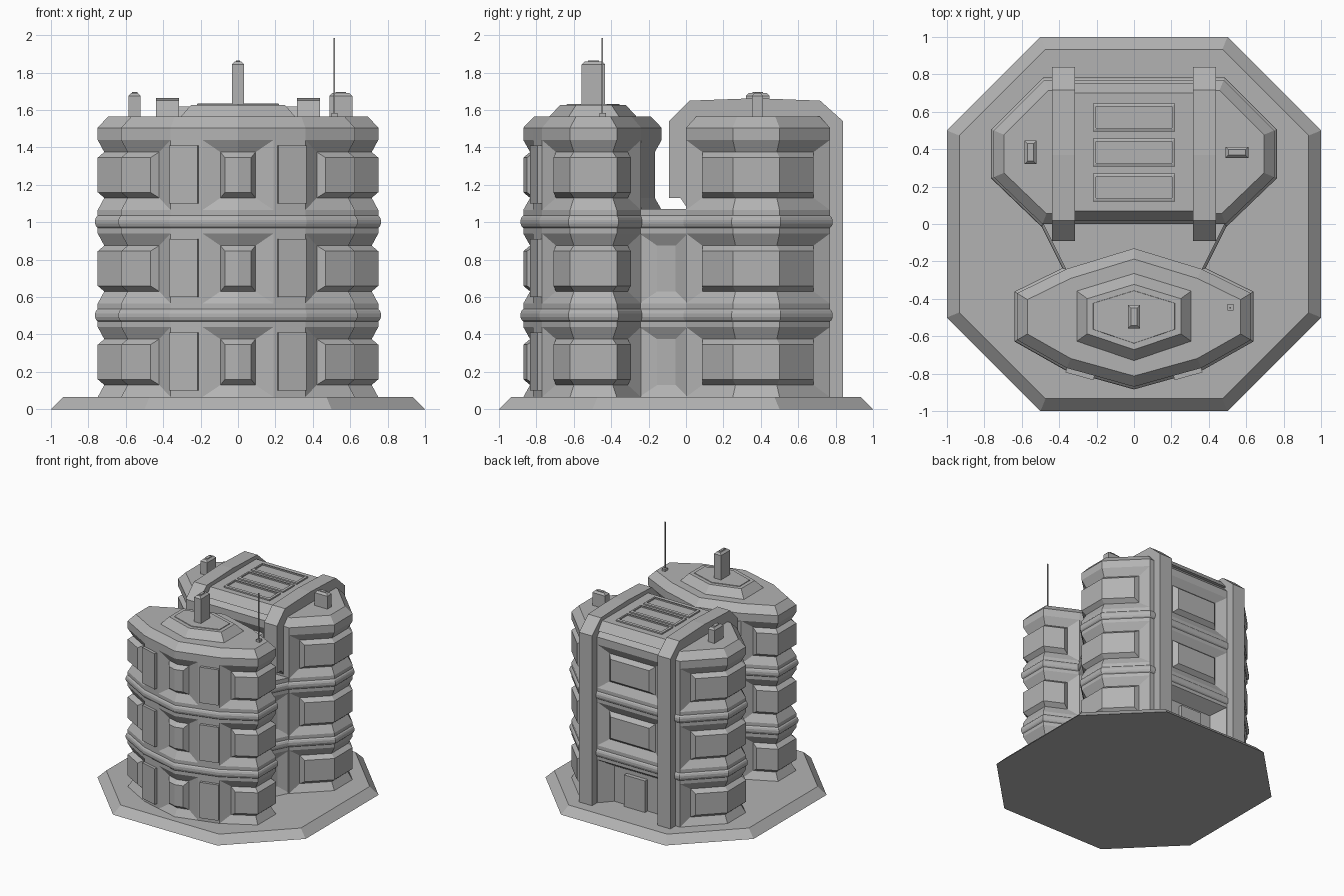
import bpy, bmesh, math
from mathutils import Vector

cube = bpy.data.objects.get("Cube")
if cube:
    bpy.data.objects.remove(cube)

concrete = bpy.data.materials.new("concrete_grey")
concrete.use_nodes = True
GREY = (0.45, 0.45, 0.45, 1)
concrete.diffuse_color = GREY
concrete.node_tree.nodes["Principled BSDF"].inputs["Base Color"].default_value = GREY


def finish(name, bm):
    bmesh.ops.recalc_face_normals(bm, faces=bm.faces)
    mesh = bpy.data.meshes.new(name)
    bm.to_mesh(mesh)
    bm.free()
    mesh.materials.append(concrete)
    obj = bpy.data.objects.new(name, mesh)
    bpy.context.collection.objects.link(obj)
    return obj


def inset(points, d):
    """Move a counter-clockwise outline inward by d (one value, or one per point)."""
    n = len(points)
    out = []
    for i, p in enumerate(points):
        p = Vector(p)
        a = (p - Vector(points[i - 1])).normalized()
        b = (Vector(points[(i + 1) % n]) - p).normalized()
        na, nb = Vector((-a.y, a.x)), Vector((-b.y, b.x))
        depth = d[i] if isinstance(d, list) else d
        out.append(p + (na + nb) * depth / (1 + na.dot(nb)))
    return out


def loft(name, rings):
    """Stack (outline, z) rings into a closed solid."""
    bm = bmesh.new()
    loops = [[bm.verts.new((p[0], p[1], z)) for p in pts] for pts, z in rings]
    n = len(loops[0])
    for lo, hi in zip(loops, loops[1:]):
        for i in range(n):
            j = (i + 1) % n
            bm.faces.new((lo[i], lo[j], hi[j], hi[i]))
    bm.faces.new(loops[0][::-1])
    bm.faces.new(loops[-1])
    return finish(name, bm)


def rect(x, y, w, d):
    return [(x - w / 2, y - d / 2), (x + w / 2, y - d / 2),
            (x + w / 2, y + d / 2), (x - w / 2, y + d / 2)]


def block(name, x, y, w, d, z0, z1, chamfer=0.0):
    r = rect(x, y, w, d)
    if chamfer:
        return loft(name, [(r, z0), (r, z1 - chamfer), (inset(r, chamfer), z1)])
    return loft(name, [(r, z0), (r, z1)])


# Wall rows of one storey: height, row kind (0 wall, 1 groove, 2 raised panel), outset
STOREY = [(0.065, 0, 0), (0.13, 1, 0), (0.16, 2, 0), (0.345, 2, 0), (0.375, 1, 0), (0.44, 0, 0)]
BAND = [(0.47, 0, 0), (0.478, 0, 0.009), (0.492, 0, 0.014), (0.512, 0, 0.014),
        (0.526, 0, 0.009), (0.535, 0, 0)]
GROOVE, DOOR_DEPTH = 0.035, 0.1


def tower(name, outline, bays, storeys, roof):
    """Walls with window bays; bays are (first corner, last corner, style)."""
    n = len(outline)
    inside, starts, ends = {}, {}, {}
    for a, b, style in bays:
        starts[a], ends[b] = style, style
        i = (a + 1) % n
        while i != b:
            inside[i] = style
            i = (i + 1) % n
    cols = []
    for i in range(n):
        p, q = Vector(outline[i]), Vector(outline[(i + 1) % n])
        step = (q - p).normalized()
        cols.append((p, 2 if i in inside else 0, inside.get(i, "")))
        if i in starts:
            cols += [(p + step * 0.09, 1, starts[i]), (p + step * 0.125, 2, starts[i])]
        j = (i + 1) % n
        if j in ends:
            cols += [(q - step * 0.125, 2, ends[j]), (q - step * 0.09, 1, ends[j])]
    path = [c[0] for c in cols]

    rows = []
    for s in range(storeys):
        rows += [(z + s * 0.5, kind, out, s) for z, kind, out in STOREY]
        if s < 2:
            rows += [(z + s * 0.5, kind, out, 9) for z, kind, out in BAND]
    rows += [(z, 0, -d, 9) for z, d in roof]

    bm = bmesh.new()
    grid, depths = [], []
    for z, row_kind, out, storey in rows:
        depth = []
        for p, col_kind, style in cols:
            kind = min(row_kind, col_kind)
            d = GROOVE if kind == 1 or (kind == 2 and style == "recess") else -out
            if style == "door" and storey == 0 and col_kind and z < 0.4:
                d = DOOR_DEPTH
            depth.append(d)
        grid.append([bm.verts.new((p.x, p.y, z)) for p in inset(path, depth)])
        depths.append(depth)
    m = len(cols)
    for r in range(len(rows) - 1):
        for c in range(m):
            k = (c + 1) % m
            quad = [grid[r][c], grid[r][k], grid[r + 1][k], grid[r + 1][c]]
            ds = [depths[r][c], depths[r][k], depths[r + 1][k], depths[r + 1][c]]
            odd = [i for i in range(4) if ds.count(ds[i]) == 1]
            if len(odd) == 1:  # mitred corner of a bay
                q = quad[odd[0]:] + quad[:odd[0]]
                bm.faces.new(q[:3])
                bm.faces.new((q[0], q[2], q[3]))
            else:
                bm.faces.new(quad)
    bm.faces.new(grid[0][::-1])
    bm.faces.new(grid[-1])
    return finish(name, bm)


# Ground slab
octagon = [(-0.5, -1), (0.5, -1), (1, -0.5), (1, 0.5), (0.5, 1), (-0.5, 1), (-1, 0.5), (-1, -0.5)]
loft("ground_slab", [(octagon, 0), (inset(octagon, 0.066), 0.066)])

# Front tower, rear tower and the lower link between them
ROOF = [(1.505, 0), (1.565, 0.055)]
front_plan = [(0, -0.87), (0.19, -0.817), (0.36, -0.77), (0.625, -0.62), (0.625, -0.37),
              (0.36, -0.24), (0, -0.13), (-0.36, -0.24), (-0.625, -0.37), (-0.625, -0.62),
              (-0.36, -0.77), (-0.19, -0.817)]
tower("front_tower", front_plan,
      [(11, 1, "panel"), (2, 5, "panel"), (5, 7, "recess"), (7, 10, "panel")], 3, ROOF)
rear_plan = [(-0.31, 0), (0.31, 0), (0.49, 0), (0.75, 0.25), (0.75, 0.5), (0.48, 0.77),
             (0.31, 0.77), (-0.31, 0.77), (-0.48, 0.77), (-0.75, 0.5), (-0.75, 0.25), (-0.49, 0)]
tower("rear_tower", rear_plan,
      [(0, 1, "panel"), (2, 5, "panel"), (6, 7, "door"), (8, 11, "panel")], 3, ROOF)
link_plan = [(-0.36, -0.25), (0.36, -0.25), (0.49, 0.01), (-0.49, 0.01)]
tower("link_block", link_plan, [(1, 2, "recess"), (3, 0, "recess")], 2, [(1.07, 0)])

# Back entrance door
block("back_door", 0, 0.68, 0.2, 0.05, 0.06, 0.34)

# Pier plates on the front wall
slope = math.atan2(0.1, 0.36)
for side in (-1, 1):
    for s in range(3):
        plate = block("front_pier_plate", 0, 0, 0.155, 0.05, 0.1 + s * 0.5, 0.41 + s * 0.5)
        plate.location = (side * 0.285, -0.79, 0)
        plate.rotation_euler.z = side * slope

# Front roof: stepped hexagon, chimney and aerial
hexagon = [(0, -0.735), (0.31, -0.63), (0.31, -0.355), (0, -0.26), (-0.31, -0.355), (-0.31, -0.63)]
upper = inset(hexagon, 0.06)
loft("front_roof_cap", [(hexagon, 1.56), (upper, 1.628)])
loft("front_roof_plate", [(inset(upper, 0.03), 1.62), (inset(upper, 0.033), 1.633)])
block("chimney", 0, -0.495, 0.066, 0.125, 1.6, 1.86, 0.016)
block("chimney_vent", 0, -0.495, 0.02, 0.06, 1.85, 1.865)
block("aerial_base", 0.515, -0.445, 0.032, 0.036, 1.56, 1.585)
block("aerial", 0.515, -0.448, 0.008, 0.008, 1.56, 1.985)

# Rear roof deck between the ribs, with three framed panels
loft("rear_roof_deck", [(rect(0, 0.385, 0.64, 0.74), 1.55), (rect(0, 0.385, 0.64, 0.63), 1.62)])
for y in (0.195, 0.383, 0.57):
    r = rect(0, y, 0.44, 0.15)
    c = inset(r, 0.018)
    loft("roof_panel", [(r, 1.61), (r, 1.632), (inset(r, 0.012), 1.636), (c, 1.636), (c, 1.625)])

# Ribs wrapping the rear tower
rib = [(-0.09, 1.13), (-0.03, 1.13), (0.01, 1.07), (0.4, 1.07), (0.4, 0.06), (0.84, 0.06),
       (0.84, 1.54), (0.717, 1.65), (0.37, 1.663), (0.02, 1.65), (-0.09, 1.54)]
for side in (-1, 1):
    bm = bmesh.new()
    face = bm.faces.new([bm.verts.new((side * 0.315, y, z)) for y, z in rib])
    ext = bmesh.ops.extrude_face_region(bm, geom=[face])
    moved = [v for v in ext["geom"] if isinstance(v, bmesh.types.BMVert)]
    bmesh.ops.translate(bm, verts=moved, vec=(side * 0.123, 0, 0))
    finish("left_rib" if side > 0 else "right_rib", bm)

# Roof vents
for name, x, w, d in (("right_vent", -0.553, 0.064, 0.125), ("left_vent", 0.55, 0.122, 0.06)):
    block(name, x, 0.383, w, d, 1.55, 1.692, 0.016)
    block(name + "_slot", x, 0.383, w * 0.45, d * 0.45, 1.68, 1.697)
